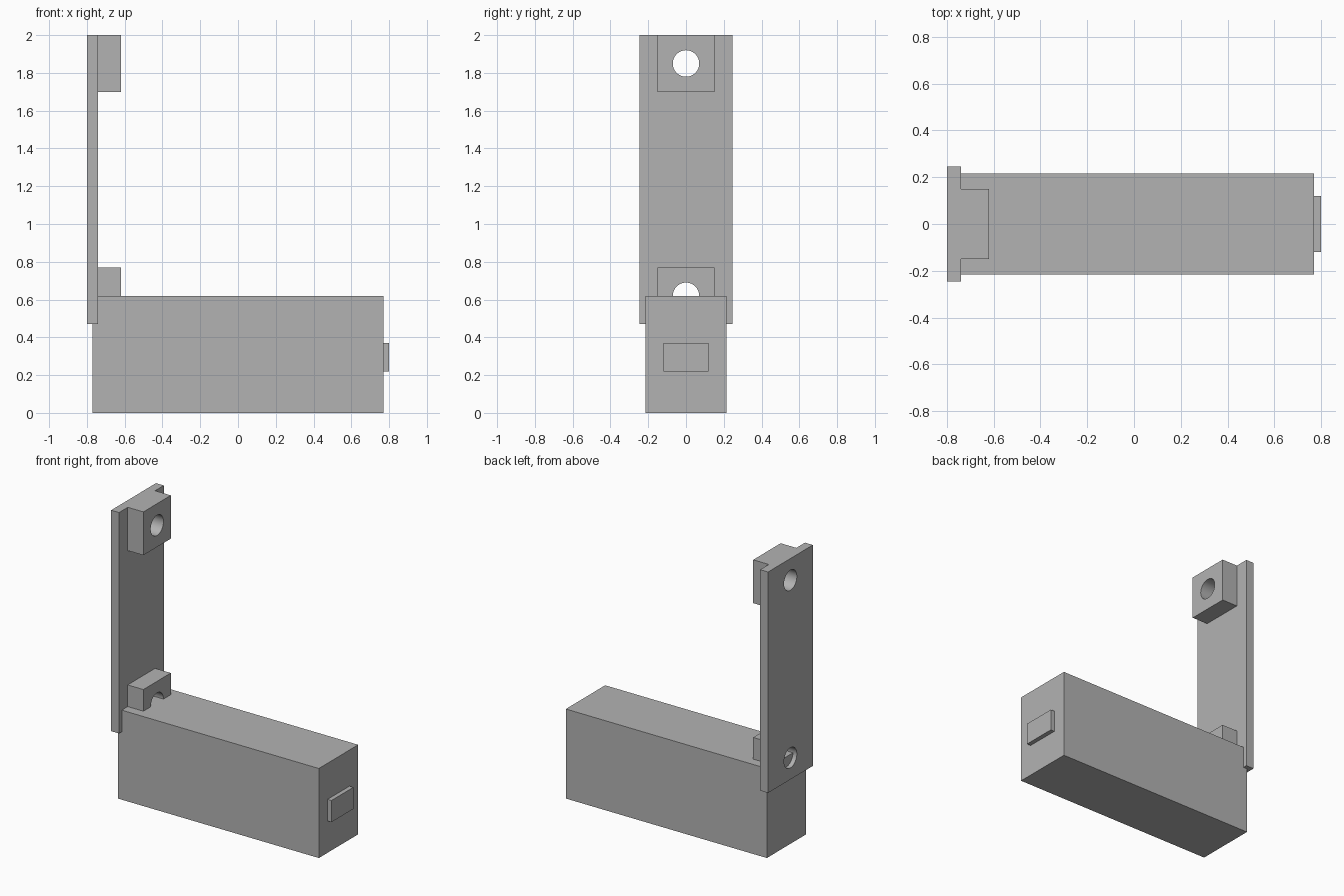
import bpy
import bmesh
import math
from mathutils import Matrix, Vector

default_cube = bpy.data.objects.get("Cube")
if default_cube:
    bpy.data.objects.remove(default_cube, do_unlink=True)

GREY = (0.45, 0.45, 0.45, 1.0)
grey = bpy.data.materials.new("plain grey")
grey.use_nodes = True
grey.diffuse_color = GREY
grey.node_tree.nodes["Principled BSDF"].inputs["Base Color"].default_value = GREY


def add_object(name, bm):
    mesh = bpy.data.meshes.new(name)
    bm.to_mesh(mesh)
    bm.free()
    mesh.materials.append(grey)
    obj = bpy.data.objects.new(name, mesh)
    bpy.context.collection.objects.link(obj)
    return obj


def box(name, x, half_y, z):
    """Box from x and z ranges, centred on y."""
    bm = bmesh.new()
    size = Vector((x[1] - x[0], 2 * half_y, z[1] - z[0]))
    centre = Vector((sum(x) / 2, 0, sum(z) / 2))
    bmesh.ops.create_cube(bm, size=1, matrix=Matrix.Translation(centre) @ Matrix.Diagonal(size.to_4d()))
    return add_object(name, bm)


def combine(target, tool, operation):
    """Apply a boolean, then remove the helper."""
    mod = target.modifiers.new(operation.lower(), "BOOLEAN")
    mod.operation = operation
    mod.solver = "EXACT"
    mod.object = tool
    bpy.context.view_layer.objects.active = target
    bpy.ops.object.modifier_apply(modifier=mod.name)
    bpy.data.objects.remove(tool, do_unlink=True)


# Long body with a small raised tab on its end
box("body", (-0.77, 0.77), 0.215, (0, 0.62))
box("end_tab", (0.77, 0.80), 0.12, (0.22, 0.37))

# Upright bracket: thin plate with a drilled boss at each end
bracket = box("upright_bracket", (-0.80, -0.74), 0.245, (0.47, 2.0))
for low, high in ((0.47, 0.77), (1.70, 2.0)):
    combine(bracket, box("boss", (-0.77, -0.62), 0.15, (low, high)), "UNION")

for height in (0.62, 1.85):
    bm = bmesh.new()
    bmesh.ops.create_cone(
        bm, cap_ends=True, segments=48, radius1=0.07, radius2=0.07, depth=0.5,
        matrix=Matrix.Translation((-0.70, 0, height)) @ Matrix.Rotation(math.pi / 2, 4, "Y"))
    combine(bracket, add_object("drill", bm), "DIFFERENCE")

# Smooth hole walls, sharp corners
bpy.ops.object.select_all(action="DESELECT")
bracket.select_set(True)
bpy.context.view_layer.objects.active = bracket
bpy.ops.object.shade_smooth_by_angle(angle=math.radians(30))
